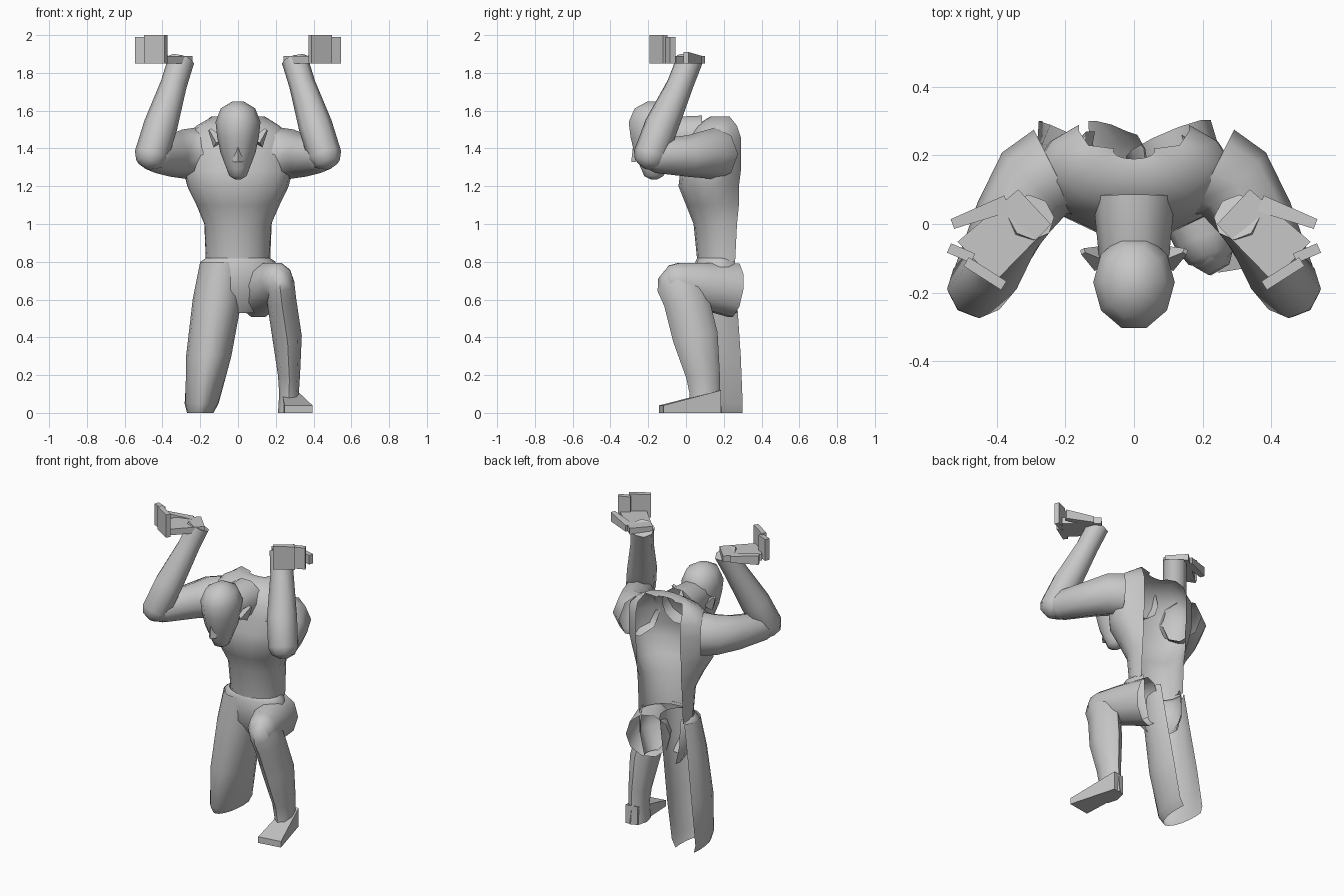
import bpy, bmesh
from math import sin, cos, pi, asin, radians
from mathutils import Vector

old = bpy.data.objects.get("Cube")
if old:
    bpy.data.objects.remove(old, do_unlink=True)

grey = (0.57, 0.57, 0.57, 1)
stone = bpy.data.materials.new("grey_stone")
stone.use_nodes = True
stone.diffuse_color = grey
stone.node_tree.nodes["Principled BSDF"].inputs["Base Color"].default_value = grey


def loft(name, rings, closed=True, cap_start=True, cap_end=True):
    """Skin a list of point rings into a smooth shaded object."""
    bm = bmesh.new()
    rows = [[bm.verts.new(point) for point in ring] for ring in rings]
    count = len(rows[0])
    for lower, upper in zip(rows, rows[1:]):
        for i in range(count if closed else count - 1):
            j = (i + 1) % count
            bm.faces.new((lower[i], lower[j], upper[j], upper[i]))
    if closed and cap_start:
        bm.faces.new(rows[0])
    if closed and cap_end:
        bm.faces.new(rows[-1])
    bmesh.ops.recalc_face_normals(bm, faces=bm.faces)
    mesh = bpy.data.meshes.new(name)
    bm.to_mesh(mesh)
    bm.free()
    mesh.materials.append(stone)
    obj = bpy.data.objects.new(name, mesh)
    bpy.context.collection.objects.link(obj)
    bpy.ops.object.select_all(action='DESELECT')
    obj.select_set(True)
    bpy.context.view_layer.objects.active = obj
    bpy.ops.object.shade_smooth_by_angle(angle=radians(60))


def open_shell(name, rows, gap, base=0, lean=0, steps=12):
    """Shell open at the back, from rows of height, half width, front and back."""
    rings = []
    for z, width, front, back in rows:
        end = pi - asin(min(gap / width, 0.95))
        ring = []
        for i in range(steps + 1):
            turn = end * (2 * i / steps - 1)
            depth = (1 - cos(turn)) / (1 - cos(end))
            ring.append(Vector((base + lean * z + width * sin(turn),
                                front + (back - front) * depth, z)))
        rings.append(ring)
    loft(name, rings, closed=False)


def limb(name, rows, side=1, squash=1, sides=8, dome_start=True, dome_end=True, **caps):
    """Tube through joints given as x, y, z and radius, with domed ends."""
    joints = [(Vector((x * side, y, z)), radius) for x, y, z, radius in rows]

    def dome(tip, neighbour):
        point, radius = tip
        outward = (point - neighbour[0]).normalized()
        return [(point + outward * radius * 0.8 * sin(a), radius * cos(a))
                for a in (radians(40), radians(75))]

    head = dome(joints[0], joints[1])[::-1] if dome_start else []
    tail = dome(joints[-1], joints[-2]) if dome_end else []
    joints = head + joints + tail
    rings, across = [], None
    for k, (point, radius) in enumerate(joints):
        ahead = joints[min(k + 1, len(joints) - 1)][0]
        along = (ahead - joints[max(k - 1, 0)][0]).normalized()
        if across is None:
            steep = abs(along.z) > 0.8
            across = along.cross(Vector((0, 1, 0) if steep else (0, 0, 1)))
        across = (across - along * across.dot(along)).normalized()
        upward = across.cross(along)
        angles = [2 * pi * i / sides for i in range(sides)]
        rings.append([point + across * radius * squash * cos(a) + upward * radius * sin(a)
                      for a in angles])
    loft(name, rings, **caps)


def block(name, start, end, widths, heights, side=1):
    """Tapered block resting on the line from start to end."""
    rings = []
    start, end = Vector(start), Vector(end)
    across = (end - start).cross(Vector((0, 0, 1))).normalized() / 2
    for point, width, height in zip((start, end), widths, heights):
        low = [point - across * width, point + across * width]
        high = [p + Vector((0, 0, height)) for p in reversed(low)]
        rings.append([Vector((p.x * side, p.y, p.z)) for p in low + high])
    loft(name, rings)


# Torso and hips, hollow at the back
open_shell("torso", [
    (0.8, .17, .06, .26),
    (1, .18, .04, .27),
    (1.1, .22, 0, .28),
    (1.2, .27, -.04, .28),
    (1.28, .29, -.03, .29),
    (1.38, .29, -.01, .29),
    (1.46, .28, .01, .29),
    (1.52, .22, .05, .27),
    (1.57, .14, .13, .23),
    (1.56, .06, .19, .22)], gap=.16)
open_shell("hips", [
    (.82, .17, .06, .25),
    (.8, .2, .05, .26),
    (.65, .19, .05, .27),
    (.53, .12, .13, .27)], gap=.14)

# Kneeling leg, hollow at the back
open_shell("right_kneeling_leg", [
    (.8, .12, .05, .26),
    (.6, .13, .03, .27),
    (.3, .12, .01, .29),
    (.05, .09, .02, .3),
    (0, .07, .05, .3)], gap=.09, base=-.2, lean=.15)

# Bent front leg
limb("left_thigh", [
    (.1, .25, .65, .15),
    (.16, .11, .67, .13),
    (.21, -.05, .7, .1)], dome_start=False, cap_start=False, cap_end=True, squash=.9, sides=10)
limb("left_shin", [
    (.22, -.04, .69, .12),
    (.23, 0, .6, .12),
    (.26, .05, .4, .12),
    (.27, .09, .2, .09),
    (.27, .1, .1, .08),
    (.27, .1, 0, .09)], squash=.65, dome_end=False)
block("left_foot", (.27, .18, 0), (.32, -.13, 0), widths=(.08, .15), heights=(.12, .04))

# Bowed head
limb("head", [
    (0, -.17, 1.54, .14),
    (0, -.17, 1.46, .13),
    (0, -.17, 1.38, .11),
    (0, -.17, 1.29, .07)], squash=.85, sides=10)
limb("neck", [(0, .08, 1.46, .12), (0, -.12, 1.47, .1)], sides=10,
     dome_start=False, cap_start=False)
limb("nose", [(0, -.26, 1.33, .03), (0, -.27, 1.42, .01)], sides=4,
     dome_start=False, dome_end=False)

floor = 1.85  # underside of the raised palms
for side, label in ((1, "left_"), (-1, "right_")):
    limb(label + "ear", [(.1, -.1, 1.43, .04), (.15, -.08, 1.5, .01)], side,
         sides=4, dome_start=False, dome_end=False)
    # Arm bent upwards at the elbow
    limb(label + "upper_arm", [
        (.23, .15, 1.37, .14),
        (.29, .12, 1.37, .13),
        (.36, .01, 1.36, .11),
        (.44, -.16, 1.36, .09)], side, dome_start=False, cap_start=False)
    limb(label + "forearm", [
        (.46, -.19, 1.36, .09),
        (.41, -.13, 1.52, .09),
        (.34, -.03, 1.74, .07),
        (.3, .02, 1.87, .07)], side, dome_end=False)
    # Palm laid back, with the fingers curled up
    block(label + "palm", (.29, .05, floor), (.46, -.11, floor), (.14, .16), (.04, .04), side)
    block(label + "fingers", (.38, -.18, floor), (.49, -.11, floor), (.03, .03), (.15, .15), side)
    block(label + "little_finger", (.47, -.1, floor), (.54, -.07, floor),
          (.03, .03), (.14, .14), side)
    block(label + "thumb", (.37, .06, floor), (.53, 0, floor), (.05, .03), (.04, .06), side)
